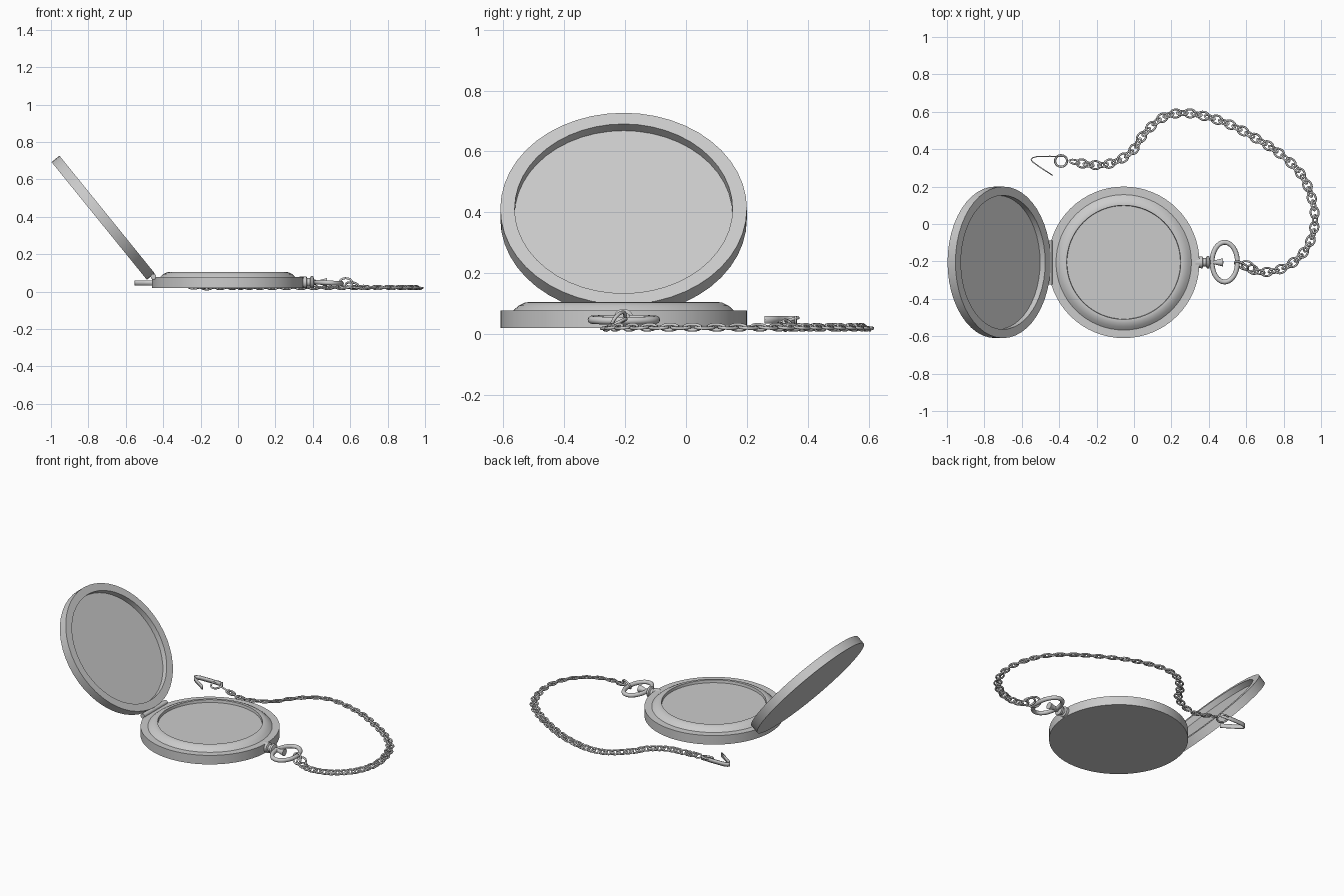
import bpy, bmesh
from math import sin, cos, pi, radians
from mathutils import Matrix, Vector

if "Cube" in bpy.data.objects:
    bpy.data.objects.remove(bpy.data.objects["Cube"])

steel = bpy.data.materials.new("steel grey")
steel.use_nodes = True
grey = (0.6, 0.6, 0.6, 1)
steel.diffuse_color = grey
steel.node_tree.nodes["Principled BSDF"].inputs["Base Color"].default_value = grey

CX, CY = -0.055, -0.205      # centre of the case


def finish(name, bm, matrix=Matrix(), angle=35):
    bmesh.ops.remove_doubles(bm, verts=bm.verts, dist=1e-5)
    bmesh.ops.recalc_face_normals(bm, faces=bm.faces)
    mesh = bpy.data.meshes.new(name)
    bm.to_mesh(mesh)
    bm.free()
    mesh.materials.append(steel)
    ob = bpy.data.objects.new(name, mesh)
    bpy.context.collection.objects.link(ob)
    ob.matrix_world = matrix
    bpy.ops.object.select_all(action='DESELECT')
    ob.select_set(True)
    bpy.context.view_layer.objects.active = ob
    bpy.ops.object.shade_smooth_by_angle(angle=radians(angle))
    return ob


def lathe(name, profile, matrix, steps=48):
    """Spin an (r, z) profile about local z."""
    bm = bmesh.new()
    verts = [bm.verts.new((r, 0, z)) for r, z in profile]
    edges = [bm.edges.new(pair) for pair in zip(verts, verts[1:])]
    bmesh.ops.spin(bm, geom=verts + edges, cent=(0, 0, 0), axis=(0, 0, 1),
                   angle=2 * pi, steps=steps, use_merge=True)
    return finish(name, bm, matrix)


def add_ring(bm, matrix, rx, ry, tube, around=16, sides=6):
    """Oval ring lying in the local xy plane."""
    rows = []
    for i in range(around):
        a = 2 * pi * i / around
        out = Vector((cos(a) / rx, sin(a) / ry, 0)).normalized()
        mid = Vector((rx * cos(a), ry * sin(a), 0))
        rows.append([bm.verts.new(matrix @ (mid + out * tube * cos(t) + Vector((0, 0, tube * sin(t)))))
                     for t in (2 * pi * k / sides for k in range(sides))])
    for i in range(around):
        a, b = rows[i], rows[(i + 1) % around]
        for k in range(sides):
            n = (k + 1) % sides
            bm.faces.new((a[k], b[k], b[n], a[n]))


def ring(name, location, rotation, *size, **detail):
    bm = bmesh.new()
    add_ring(bm, Matrix(), *size, **detail)
    turn = [Matrix.Rotation(radians(a), 4, ax) for a, ax in zip(rotation, "XYZ")]
    return finish(name, bm, Matrix.Translation(location) @ turn[2] @ turn[1] @ turn[0], 80)


# Case with raised bezel and sunken dial
lathe("case", [(0, .02), (.405, .02), (.405, .078), (.362, .078), (.345, .093), (.325, .103),
               (.312, .105), (.305, .105), (.303, .088), (0, .088)],
      Matrix.Translation((CX, CY, 0)), 64)

# Open lid with recessed inner face
lathe("lid", [(0, 0), (.405, 0), (.405, .054), (.358, .054), (.358, .019), (0, .019)],
      Matrix.Translation((-.742, CY, .378)) @ Matrix.Rotation(radians(51), 4, 'Y'))

# Hinge barrel between case and lid
lathe("hinge", [(0, -.118), (.015, -.118), (.015, .118), (0, .118)],
      Matrix.Translation((-.452, CY, .08)) @ Matrix.Rotation(pi / 2, 4, 'X'), 16)

# Stem and crown, pointing along +x
lathe("stem", [(0, .33), (.03, .33), (.032, .365), (.022, .37), (.022, .385), (.033, .39), (.033, .402),
               (.014, .408), (.012, .435), (.022, .475), (0, .478)],
      Matrix.Translation((0, CY, .05)) @ Matrix.Rotation(pi / 2, 4, 'Y'), 20)

# Bow and joining rings
ring("bow", (.485, -.204, .047), (0, 3, 0), .068, .106, .013, around=40, sides=10)
ring("bow_link", (.575, -.222, .045), (62, 10, -30), .04, .03, .006)
ring("second_bow_link", (.61, -.225, .035), (25, 15, -35), .038, .026, .006)
ring("hook_ring", (-.39, .337, .045), (15, 0, 0), .032, .032, .006, around=24)

# Chain path, smoothed and sampled evenly
route = [(.6, -.225), (.68, -.257), (.8, -.235), (.9, -.16), (.957, -.05), (.963, .08), (.91, .24),
         (.8, .36), (.64, .465), (.48, .545), (.294, .592), (.16, .572), (.053, .48), (-.01, .39),
         (-.107, .33), (-.214, .315), (-.345, .337)]
pts = [Vector((x, y, .022)) for x, y in route]
pts[-1].z, pts[0].z = .04, .028
pts = [2 * pts[0] - pts[1]] + pts + [2 * pts[-1] - pts[-2]]
dense = []
for p0, p1, p2, p3 in zip(pts, pts[1:], pts[2:], pts[3:]):
    for t in (k / 30 for k in range(30)):
        dense.append(.5 * (2 * p1 + (p2 - p0) * t + (2 * p0 - 5 * p1 + 4 * p2 - p3) * t * t
                           + (3 * p1 - p0 - 3 * p2 + p3) * t ** 3))

# Chain links: wide flat ones alternating with narrow rolled ones
bm = bmesh.new()
pitch, walked, count = .038, 0, 0
for a, b in zip(dense, dense[1:]):
    walked += (b - a).length
    if walked < pitch:
        continue
    walked -= pitch
    count += 1
    wide = count % 2
    turn = (b - a).to_track_quat('X', 'Z').to_matrix().to_4x4()
    roll = Matrix.Rotation(radians(8 if wide else 40), 4, 'X')
    add_ring(bm, Matrix.Translation(b) @ turn @ roll, .03 if wide else .028,
             .022 if wide else .014, .0055)
finish("chain", bm, angle=80)

# Hook: an upright bent strip
bm = bmesh.new()
strip = [(-.36, .36), (-.45, .362), (-.52, .36), (-.543, .354), (-.55, .343), (-.542, .332), (-.5, .302), (-.435, .26)]
rows = [[bm.verts.new((x, y, z)) for z in (.034, .06)] for x, y in strip]
for a, b in zip(rows, rows[1:]):
    bm.faces.new((a[0], b[0], b[1], a[1]))
hook = finish("hook", bm, angle=50)
thick = hook.modifiers.new("thickness", 'SOLIDIFY')
thick.thickness = .006
thick.offset = 0
